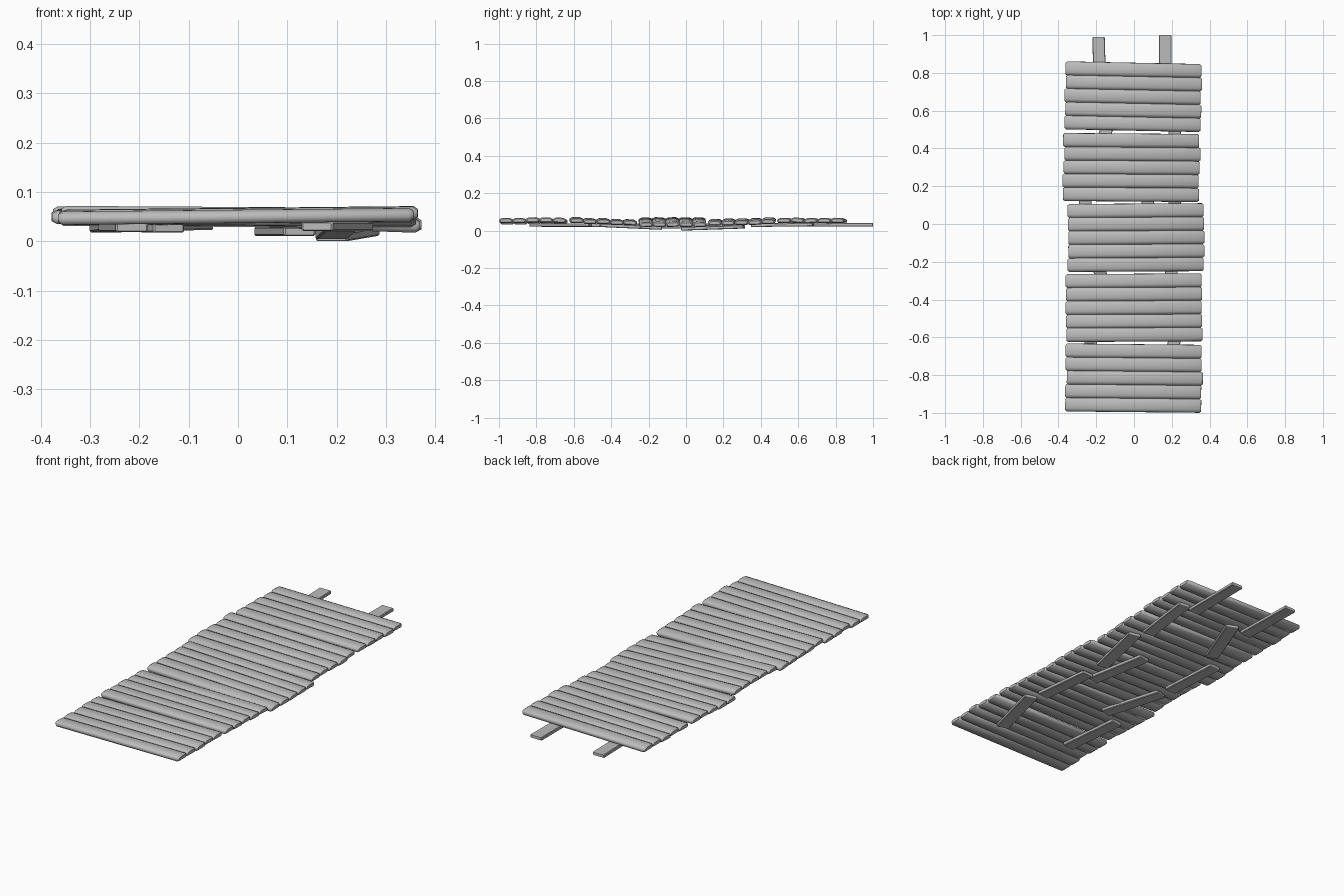
import bpy, bmesh, math, random
from mathutils import Matrix, Vector

random.seed(4)
cube = bpy.data.objects.get("Cube")
if cube:
    bpy.data.objects.remove(cube, do_unlink=True)

wood = bpy.data.materials.new("weathered_grey")
wood.use_nodes = True
grey = (0.5, 0.5, 0.5, 1)
wood.diffuse_color = grey
wood.node_tree.nodes["Principled BSDF"].inputs["Base Color"].default_value = grey


def board(name, profile, length, tip, tip_scale, matrix, angle):
    """Loft a cross-section along x, narrowing at both tips."""
    bm = bmesh.new()
    half = length / 2
    rings = []
    for x, s in ((-half, tip_scale), (tip - half, 1), (half - tip, 1), (half, tip_scale)):
        rings.append([bm.verts.new((x, y * (1 + s) / 2, z * s)) for y, z in profile])
    n = len(profile)
    for a, b in zip(rings, rings[1:]):
        for i in range(n):
            j = (i + 1) % n
            bm.faces.new((a[i], a[j], b[j], b[i]))
    bm.faces.new(rings[0])
    bm.faces.new(rings[-1])
    bmesh.ops.recalc_face_normals(bm, faces=bm.faces)
    mesh = bpy.data.meshes.new(name)
    bm.to_mesh(mesh)
    bm.free()
    mesh.materials.append(wood)
    obj = bpy.data.objects.new(name, mesh)
    bpy.context.collection.objects.link(obj)
    obj.matrix_world = matrix
    bpy.ops.object.select_all(action="DESELECT")
    obj.select_set(True)
    bpy.context.view_layer.objects.active = obj
    bpy.ops.object.shade_smooth_by_angle(angle=math.radians(angle))
    return obj


# Deck sections: centre x, y, z, then roll, pitch and yaw slopes
sections = [
    (0.000, -0.816, 0.052, 0.010, 0.005, -0.010),
    (-0.003, -0.443, 0.049, -0.006, -0.035, 0.005),
    (0.008, -0.072, 0.045, -0.034, 0.000, 0.006),
    (-0.013, 0.299, 0.047, -0.012, 0.032, -0.008),
    (-0.003, 0.674, 0.052, 0.004, 0.005, -0.020),
]
plank_profile = [(-0.037, -0.004), (-0.031, -0.013), (0.031, -0.013), (0.037, -0.004),
                 (0.035, 0.007), (0.02, 0.014), (-0.02, 0.014), (-0.035, 0.007)]

for s, (cx, cy, cz, roll, pitch, yaw) in enumerate(sections):
    base = (Matrix.Translation((cx, cy, cz)) @ Matrix.Rotation(yaw, 4, "Z")
            @ Matrix.Rotation(pitch, 4, "X") @ Matrix.Rotation(-roll, 4, "Y"))
    for p in range(5):
        jitter = Matrix.Translation((random.uniform(-0.005, 0.005), (p - 2) * 0.0715,
                                     random.uniform(-0.002, 0.002)))
        tilt = Matrix.Rotation(random.uniform(-0.04, 0.04), 4, "X")
        board(f"plank_{s + 1}_{p + 1}", plank_profile, 0.72, 0.009, 0.6,
              base @ jitter @ tilt, 50)

# Slats under the deck: start x, y, end x, y, start z, end z
slats = [
    (0.165, 0.66, 0.165, 1.00, 0.030, 0.031),
    (-0.178, 0.65, -0.188, 0.99, 0.030, 0.031),
    (0.20, 0.35, 0.24, 0.68, 0.028, 0.032),
    (-0.195, 0.37, -0.08, 0.67, 0.030, 0.032),
    (0.19, -0.02, 0.255, 0.31, 0.009, 0.020),
    (0.125, -0.17, 0.065, 0.16, 0.020, 0.020),
    (-0.25, -0.02, -0.268, 0.31, 0.030, 0.027),
    (0.207, -0.46, 0.19, -0.13, 0.028, 0.013),
    (-0.14, -0.39, -0.235, -0.07, 0.027, 0.028),
    (0.16, -0.83, 0.242, -0.51, 0.030, 0.030),
    (-0.215, -0.77, -0.25, -0.43, 0.028, 0.028),
]
slat_profile = [(-0.033, -0.006), (-0.03, -0.009), (0.03, -0.009), (0.033, -0.006),
                (0.033, 0.006), (0.03, 0.009), (-0.03, 0.009), (-0.033, 0.006)]

for i, (x0, y0, x1, y1, z0, z1) in enumerate(slats):
    a, b = Vector((x0, y0, z0)), Vector((x1, y1, z1))
    along = (b - a).normalized()
    side = Vector((0, 0, 1)).cross(along).normalized()
    frame = Matrix((along, side, along.cross(side))).transposed().to_4x4()
    board(f"under_slat_{i + 1}", slat_profile, (b - a).length, 0.003, 0.8,
          Matrix.Translation((a + b) / 2) @ frame, 30)
